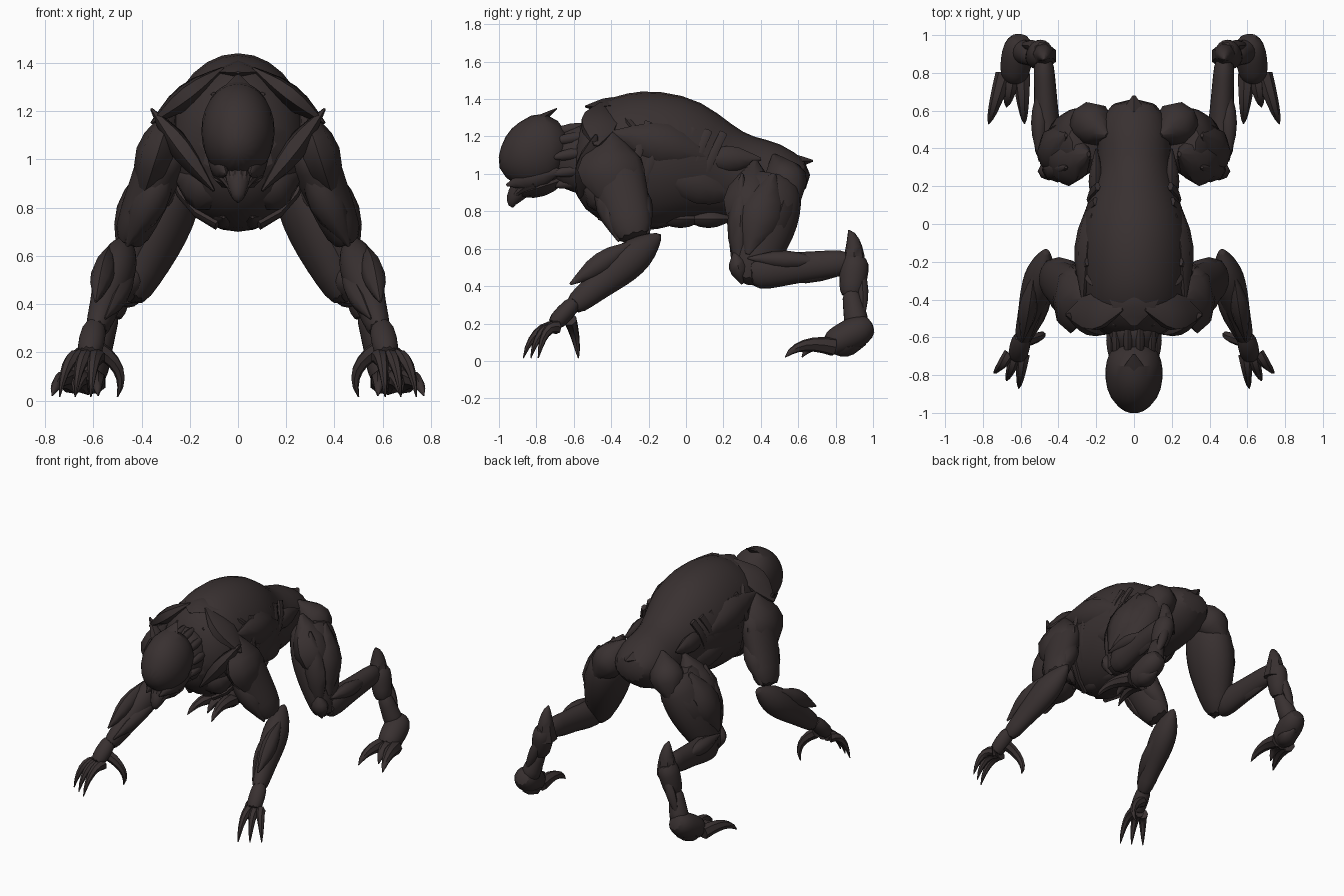
import bpy, bmesh, math
from mathutils import Vector

if "Cube" in bpy.data.objects:
    bpy.data.objects.remove(bpy.data.objects["Cube"], do_unlink=True)

hide = bpy.data.materials.new("dark_brown_hide")
hide.use_nodes = True
colour = (0.04, 0.03, 0.03, 1)
hide.diffuse_color = colour
shader = next(node for node in hide.node_tree.nodes if node.type == "BSDF_PRINCIPLED")
shader.inputs["Base Color"].default_value = colour

OUT, BACK, UP = Vector((1, 0, 0)), Vector((0, 1, 0)), Vector((0, 0, 1))


def loft(name, centres, widths, heights, sides=10, mirror=True, smooth=True):
    """Skin elliptical rings along a path of centres."""
    bm = bmesh.new()
    loops = []
    last = len(centres) - 1
    for i, centre in enumerate(centres):
        along = (centres[min(i + 1, last)] - centres[max(i - 1, 0)]).normalized()
        across = BACK if abs(along.x) > 0.85 else OUT
        across = (across - along * across.dot(along)).normalized()
        above = along.cross(across)
        angles = [math.tau * k / sides for k in range(sides)]
        loops.append([bm.verts.new(centre + across * widths[i] * math.cos(a)
                                   + above * heights[i] * math.sin(a)) for a in angles])
    for lower, upper in zip(loops, loops[1:]):
        for k in range(sides):
            n = (k + 1) % sides
            bm.faces.new((lower[k], lower[n], upper[n], upper[k]))
    bm.faces.new(loops[0][::-1])
    bm.faces.new(loops[-1])
    bmesh.ops.recalc_face_normals(bm, faces=bm.faces)
    mesh = bpy.data.meshes.new(name)
    bm.to_mesh(mesh)
    bm.free()
    mesh.materials.append(hide)
    part = bpy.data.objects.new(name, mesh)
    bpy.context.collection.objects.link(part)
    if mirror:
        part.modifiers.new("Mirror", "MIRROR").use_mirror_merge = False
    if smooth:
        subdivision = part.modifiers.new("Subdivision", "SUBSURF")
        subdivision.levels = subdivision.render_levels = 1
    bpy.ops.object.select_all(action="DESELECT")
    bpy.context.view_layer.objects.active = part
    part.select_set(True)
    bpy.ops.object.shade_smooth_by_angle(angle=math.radians(50))


def body(name, start, end, tops, bottoms, widths):
    """Central form made of evenly spaced slices from start to end along y."""
    step = (end - start) / (len(tops) - 1)
    centres = [BACK * (start + step * i) + UP * (t + b) / 2
               for i, (t, b) in enumerate(zip(tops, bottoms))]
    loft(name, centres, widths, [(t - b) / 2 for t, b in zip(tops, bottoms)], 14, False)


def limb(name, a, b, radii, depth=1.3):
    """Tapered limb segment with evenly spaced radii, deeper than wide."""
    last = len(radii) - 1
    centres = [a.lerp(b, i / last) for i in range(last + 1)]
    loft(name, centres, radii, [r * depth for r in radii])


def muscle(name, a, b, width, height, mirror=True, sides=8):
    """Spindle between two points."""
    swell = [max(math.sin(math.pi * i / 6), 0.1) for i in range(7)]
    loft(name, [a.lerp(b, i / 6) for i in range(7)], [width * s for s in swell],
         [height * s for s in swell], sides, mirror, False)


def claw(name, base, tip, radius, lift):
    """Digit arching up from its base and narrowing to a point."""
    knuckle = base.lerp(tip, 0.7) + lift
    steps = [i / 6 for i in range(7)]
    centres = [base.lerp(knuckle, t).lerp(knuckle.lerp(tip, t), t) for t in steps]
    radii = [radius * (1 - t) ** 0.7 + 0.003 for t in steps]
    loft(name, centres, radii, radii, 7, True, False)


# Joints of the left side
shoulder = Vector((.27, -.4, 1.1))
elbow = Vector((.46, -.27, .64))
wrist = Vector((.59, -.62, .28))
hip = Vector((.24, .47, 1))
knee = Vector((.45, .33, .47))
hock = Vector((.48, .89, .53))
shank = Vector((.53, .88, .33))
heel = Vector((.6, .92, .16))

# Torso and neck
body("torso", -.62, .67,
     [1.25, 1.4, 1.45, 1.46, 1.41, 1.27, 1.2, 1.18, 1.06],
     [.88, .72, .68, .69, .72, .75, .75, .8, .93],
     [.16, .29, .3, .31, .29, .22, .2, .2, .12])
body("neck", -.5, -.72, [1.32, 1.25, 1.22], [.85, .9, .93], [.18, .13, .11])
for i in range(5):
    turn = math.radians(75 - i * 35)
    root = OUT * .12 * math.cos(turn) + UP * (1.07 + .15 * math.sin(turn))
    muscle(f"neck_strand_{i}", root * 1.04 - BACK * .48, root - BACK * .75, .025, .03)

# Ribs slanting back down the flanks
for i in range(6):
    centres = []
    for k in range(7):
        turn = math.radians(35 - k * 18)
        centres.append(OUT * (.3 - i * .013) * math.cos(turn)
                       + BACK * (i * .08 - .2 - k * .035)
                       + UP * (1.07 + (.36 - i * .02) * math.sin(turn)))
    loft(f"rib_{i}", centres, [.016] * 7, [.025] * 7, 6, True, False)

# Overlapping roof-shaped plates along the spine
for i, height in enumerate([1.39, 1.42, 1.39, 1.27, 1.17, 1.15, 1.09]):
    middle = BACK * (i * .155 - .38) + UP * height
    muscle(f"spine_plate_{i}", middle - BACK * .16 - UP * .03, middle + BACK * .13 - UP * .02,
           .13 - i * .008, .045, False, 4)

# Muscles of the back, chest, flanks and belly
nape = OUT * .1 - BACK * .54 + UP * 1.27
loin = OUT * .14 + BACK * .3 + UP * 1.08
muscle("upper_back_muscle", nape, nape + BACK * .55 + OUT * .07, .1, .08)
muscle("side_back_muscle", shoulder + UP * .12, loin + OUT * .08 - BACK * .15, .07, .12)
muscle("lower_back_muscle", nape + BACK * .45, loin, .08, .07)
muscle("flank_muscle", loin - UP * .2, shoulder + BACK * .25 - UP * .1, .05, .1)
muscle("chest_muscle", shoulder - UP * .15, UP * .86 - BACK * .5, .1, .12)
muscle("waist_tendon", loin - BACK * .25 + OUT * .06, loin + BACK * .1 + OUT * .06, .04, .07)
for i in range(4):
    middle = OUT * .06 + BACK * (i * .15 - .33) + UP * .76
    muscle(f"belly_muscle_{i}", middle - BACK * .14, middle + BACK * .14, .07, .05)

# Collar plates sweeping over the shoulders
ridge = UP * 1.38 - BACK * .45 + OUT * .06
corner = shoulder + UP * .05 - BACK * .08 + OUT * .09
throat = UP * .87 - BACK * .57 + OUT * .1
muscle("upper_collar_plate", ridge, corner, .05, .11, sides=6)
muscle("lower_collar_plate", corner + UP * .06, throat, .05, .07, sides=6)
muscle("shoulder_blade", ridge + BACK * .1 - UP * .05, shoulder + BACK * .2 + UP * .04, .1, .05)

# Head with crest, brows, cheeks and jaw
body("head", -.63, -1,
     [1.22, 1.37, 1.3, 1.23, 1.08], [1.04, .94, .9, .89, .98], [.11, .155, .16, .14, .05])
crown = UP * 1.35 - BACK * .69
snout = UP * 1.02 - BACK * .96
muscle("crown_ridge", crown, snout + UP * .15, .08, .03, False, 4)
muscle("brow_ridge", snout + OUT * .13 + UP * .1 + BACK * .2, snout + OUT * .05, .025, .04)
muscle("cheek", OUT * .11 + UP * 1.02 - BACK * .66, snout + OUT * .05 - UP * .08, .04, .06)
chin = UP * .82 - BACK * .925
muscle("jaw", UP * .98 - BACK * .62, chin + UP * .06, .11, .05, False)
claw("chin_spike", chin + UP * .12 + BACK * .06, chin, .06, -BACK * .04)
claw("mandible", chin + OUT * .08 + UP * .13 + BACK * .12, chin + OUT * .03 + UP * .05,
     .03, UP * .03)

# Front limbs
limb("upper_arm", shoulder, elbow, [.12, .11, .1, .09, .07], 1.45)
muscle("shoulder_muscle", shoulder + UP * .12, shoulder + OUT * .13 - UP * .28, .09, .18)
muscle("biceps", shoulder - BACK * .08 - UP * .1, elbow - BACK * .09, .07, .06)
muscle("triceps", shoulder + BACK * .1 - UP * .1, elbow + BACK * .07 + UP * .04, .07, .07)
point = elbow + BACK * .14 + UP * .04
limb("forearm", point, wrist, [.01, .07, .09, .085, .07, .06, .05], 1.2)
muscle("forearm_muscle", elbow + OUT * .07, wrist + UP * .13, .05, .06)
muscle("forearm_tendon", elbow - UP * .1 - OUT * .03, wrist + UP * .06 - OUT * .04, .04, .05)
palm = wrist + Vector((.03, -.1, -.1))
limb("hand", wrist + UP * .05 + BACK * .04, palm, [.05, .06, .055], .9)
for i in range(3):
    tip = Vector((.61 + i * .065, -.87 + i * .04, .015))
    claw(f"finger_{i}", palm + OUT * (i - 1) * .035 + BACK * .03, tip, .034, UP * .13)
claw("thumb", wrist - UP * .06, Vector((.5, -.575, .015)), .034, UP * .06 - OUT * .08)

# Hind thighs, hips and buttocks
limb("thigh", hip, knee - UP * .07, [.12, .15, .155, .135, .1, .06])
muscle("buttock", hip + UP * .1 - OUT * .1, hip + Vector((.07, .12, -.18)), .12, .12)
muscle("hip_muscle", hip + UP * .07 - BACK * .1, knee + UP * .16, .11, .15)
muscle("outer_thigh_muscle", hip + OUT * .12, knee + OUT * .04 + UP * .1, .08, .12)
muscle("hamstring", hip + BACK * .1, knee + BACK * .1 + UP * .1, .1, .08)
muscle("front_thigh_muscle", hip + OUT * .12 - BACK * .17, knee - BACK * .05, .08, .07)
muscle("kneecap", knee + UP * .12 - BACK * .07, knee - UP * .06 - BACK * .03, .06, .05)

# Hind shins, hocks and upright ankles
limb("shin", knee, hock, [.075, .08, .07, .065, .06, .055])
muscle("calf_muscle", knee + OUT * .05 + UP * .08, hock - BACK * .15 + OUT * .02, .045, .05)
muscle("shin_tendon", knee - UP * .02 + BACK * .06, hock - UP * .05, .04, .05)
claw("hock_spike", hock - UP * .06, Vector((.475, .87, .7)), .07, BACK * .04)
limb("ankle", hock + UP * .04 + BACK * .02, shank, [.06, .075, .065, .055], 1.15)
limb("lower_ankle", shank + UP * .05, heel, [.05, .055, .065, .07], 1.05)
muscle("ankle_tendon", hock + BACK * .05, heel + UP * .06 + BACK * .03, .035, .03)

# Hind feet with clawed toes
ball = Vector((.64, .75, .075))
limb("foot", heel + BACK * .08 + UP * .04, ball, [.05, .09, .09, .085, .065], 1)
muscle("heel_pad", heel - UP * .07 + BACK * .04, ball - UP * .02, .07, .05)
for i in range(3):
    tip = Vector((.58 + i * .095, .62 if i == 1 else .53, .02))
    claw(f"toe_{i}", ball + OUT * (i - 1) * .045 + BACK * .04, tip, .047, UP * .08)
